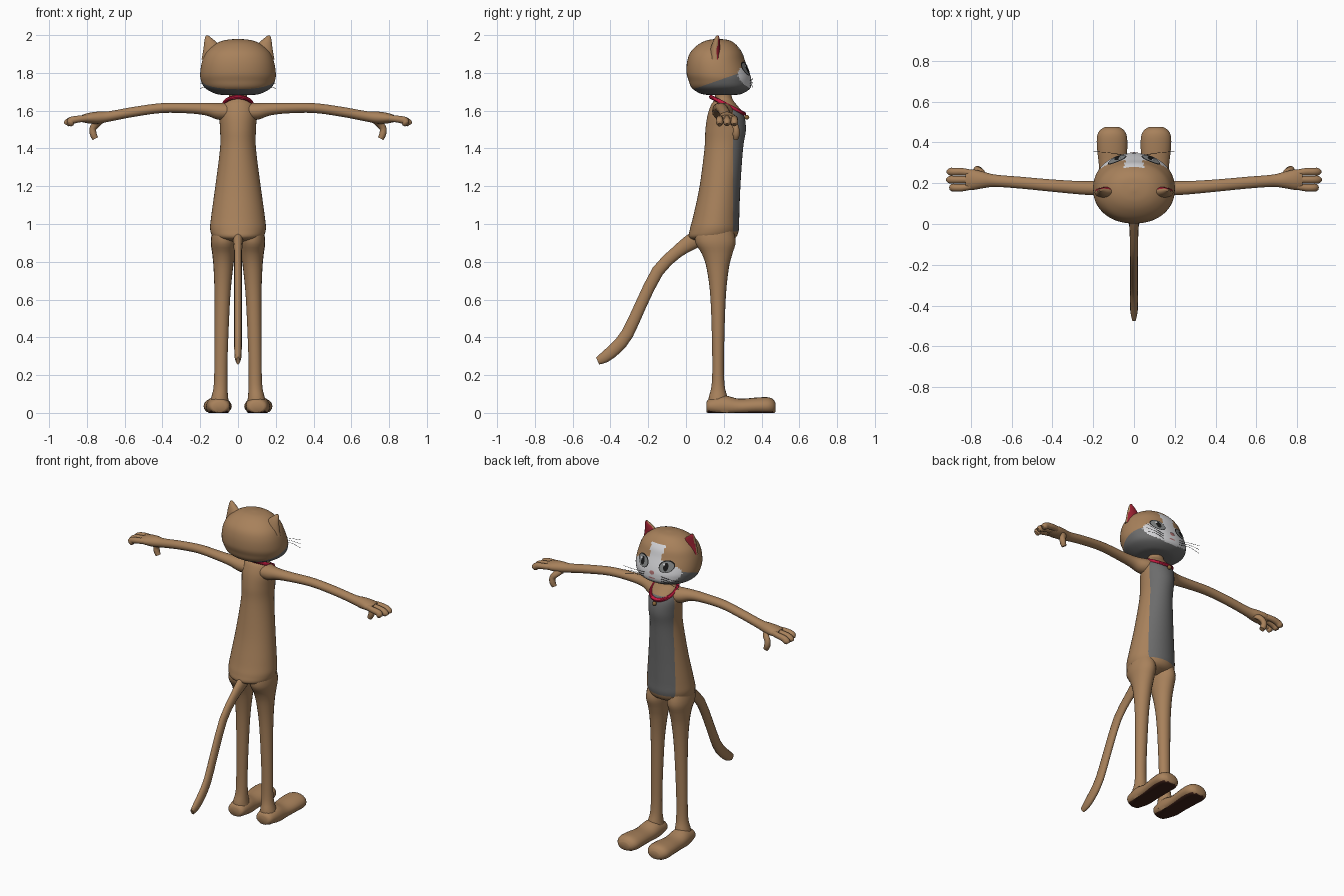
import bpy, bmesh, math
from mathutils import Vector
from mathutils.bvhtree import BVHTree

cube = bpy.data.objects.get("Cube")
if cube:
    bpy.data.objects.remove(cube, do_unlink=True)

X, Y, Z = Vector((1, 0, 0)), Vector((0, 1, 0)), Vector((0, 0, 1))


def material(name, *rgb):
    m = bpy.data.materials.new(name)
    m.use_nodes = True
    m.diffuse_color = (*rgb, 1)
    bsdf = next(n for n in m.node_tree.nodes if n.type == 'BSDF_PRINCIPLED')
    bsdf.inputs["Base Color"].default_value = (*rgb, 1)
    return m


FUR = material("tan fur", 0.39, 0.22, 0.105)
GREY = material("grey fur", 0.15, 0.15, 0.15)
WHITE = material("pale face", 0.66, 0.66, 0.68)
RED = material("collar red", 0.55, 0.01, 0.05)
PINK = material("ear inside", 0.32, 0.015, 0.03)
SOLE = material("dark sole", 0.05, 0.016, 0.01)
BLACK = material("black", 0.01, 0.01, 0.01)
EYE = material("eye grey", 0.22, 0.23, 0.23)
NOSE = material("nose rose", 0.4, 0.16, 0.16)
TAG = material("tag brown", 0.25, 0.13, 0.04)


def finish(name, bm, mats, rule=None, angle=50):
    bmesh.ops.recalc_face_normals(bm, faces=bm.faces)
    bm.normal_update()
    if rule:
        for f in bm.faces:
            f.material_index = rule(f.calc_center_median(), f.normal)
    me = bpy.data.meshes.new(name)
    bm.to_mesh(me)
    ob = bpy.data.objects.new(name, me)
    bpy.context.collection.objects.link(ob)
    for m in mats:
        me.materials.append(m)
    bpy.ops.object.select_all(action='DESELECT')
    ob.select_set(True)
    bpy.context.view_layer.objects.active = ob
    bpy.ops.object.shade_smooth_by_angle(angle=math.radians(angle))
    return ob


def smooth_path(pts, steps):
    """Catmull-Rom through rows of numbers."""
    p = [pts[0]] + list(pts) + [pts[-1]]
    out = []
    for i in range(1, len(p) - 2):
        for k in range(steps):
            t = k / steps
            out.append([0.5 * (2 * b + (c - a) * t + (2 * a - 5 * b + 4 * c - d) * t * t
                               + (3 * b - a - 3 * c + d) * t ** 3)
                        for a, b, c, d in zip(*p[i - 1:i + 3])])
    return out + [list(pts[-1])]


def loft(name, pts, side, mats, axis=None, n=20, steps=4, rule=None, cut=None,
         floor=None, power=1.0):
    """Skin of elliptical rings; rows are x, y, z, radius along side, other radius."""
    bm = bmesh.new()
    rows = smooth_path(pts, steps)
    mid = [Vector(r[:3]) for r in rows]
    rings = []
    for i, r in enumerate(rows):
        t = axis or (mid[min(i + 1, len(mid) - 1)] - mid[max(i - 1, 0)]).normalized()
        v = t.cross(side).normalized()
        ring = []
        for k in range(n):
            a = math.tau * k / n
            c, s = (math.copysign(abs(q) ** power, q) for q in (math.cos(a), math.sin(a)))
            co = mid[i] + side * c * max(r[3], .001) + v * s * max(r[4], .001)
            if floor is not None:
                co.z = max(co.z, floor)
            ring.append(bm.verts.new(co))
        rings.append(ring)
    for a, b in zip(rings, rings[1:]):
        for k in range(n):
            bm.faces.new((a[k], a[(k + 1) % n], b[(k + 1) % n], b[k]))
    bm.faces.new(rings[0])
    bm.faces.new(rings[-1][::-1])
    if cut:
        bmesh.ops.bisect_plane(bm, geom=bm.verts[:] + bm.edges[:] + bm.faces[:],
                               plane_co=cut[0], plane_no=cut[1])
    return finish(name, bm, mats, rule)


# Torso with grey belly
loft("torso", [(0, .15, .90, .05, .05), (0, .14, .925, .125, .12), (0, .15, .97, .147, .13),
               (0, .16, 1.04, .142, .122), (0, .18, 1.2, .12, .108), (0, .2, 1.4, .095, .102),
               (0, .21, 1.5, .095, .107), (0, .21, 1.58, .098, .095), (0, .2, 1.635, .08, .065),
               (0, .2, 1.665, .05, .045), (0, .19, 1.72, .045, .045)],
     X, [FUR, GREY], axis=Z, n=40, steps=5, cut=((0, .248, 0), Y),
     rule=lambda c, n: int(c.y > .248 and .96 < c.z < 1.6))


# Head: fur on top, grey below a rising line, pale mask and forehead blaze
def head_colour(c, n):
    mask = (c.x / .165) ** 2 + ((c.z - 1.785) / .07) ** 2 < 1
    blaze = abs(c.x) < (.05 if c.z > 1.89 else .035) and 1.8 < c.z < 1.935
    if c.y > .2 and (mask or blaze):
        return 2
    return int(c.z < 1.70 + .35 * c.y)


head = loft("head", [(0, .19, 1.682, .07, .06), (0, .188, 1.69, .12, .11), (0, .186, 1.72, .175, .155),
                     (0, .18, 1.76, .196, .166), (0, .17, 1.80, .2, .167), (0, .16, 1.86, .19, .154),
                     (0, .16, 1.91, .168, .136), (0, .165, 1.95, .125, .1), (0, .17, 1.972, .075, .06),
                     (0, .17, 1.98, .01, .01)],
            X, [FUR, GREY, WHITE], axis=Z, n=96, steps=7, power=.94,
            rule=head_colour, cut=((0, 0, 1.70), (0, -.35, 1)))
bm = bmesh.new()
bm.from_mesh(head.data)
skin = BVHTree.FromBMesh(bm)
bm.free()


def on_face(x, z, lift):
    hit, normal, _, _ = skin.ray_cast(Vector((x, 1, z)), -Y)
    return hit + normal * lift


def plate(name, x, z, rx, rz, mat, lift, tilt=0):
    """Thin oval hugging the face."""
    b = bmesh.new()
    rings = []
    for j in range(1, 5):
        ring = []
        for k in range(24):
            a = math.tau * k / 24
            u, v = rx * j / 4 * math.cos(a), rz * j / 4 * math.sin(a)
            ring.append(b.verts.new(on_face(x + u * math.cos(tilt) - v * math.sin(tilt),
                                            z + u * math.sin(tilt) + v * math.cos(tilt), lift)))
        rings.append(ring)
    b.faces.new(rings[0])
    for p, q in zip(rings, rings[1:]):
        for k in range(24):
            b.faces.new((p[k], p[k - 1], q[k - 1], q[k]))
    ob = finish(name, b, [mat])
    if sum(f.normal.y for f in ob.data.polygons) < 0:
        ob.data.flip_normals()


plate("nose", 0, 1.775, .017, .011, NOSE, .006)
plate("mouth", 0, 1.742, .022, .004, NOSE, .003)

# Collar and tag
bpy.ops.mesh.primitive_torus_add(location=(0, .22, 1.628), rotation=(math.radians(-27), 0, 0),
                                 major_radius=.09, minor_radius=.011, major_segments=32, minor_segments=10)
collar = bpy.context.object
collar.name = "collar"
collar.scale = (.85, 1.08, 1)
collar.data.materials.append(RED)
bpy.ops.object.shade_smooth_by_angle()
b = bmesh.new()
bmesh.ops.create_uvsphere(b, u_segments=12, v_segments=8, radius=.013)
bmesh.ops.translate(b, verts=b.verts, vec=(0, .322, 1.565))
finish("collar_tag", b, [TAG])

# Tail
loft("tail", [(0, .07, .93, .03, .045), (0, .02, .9, .026, .042), (0, -.05, .85, .021, .033),
              (0, -.15, .75, .02, .032), (0, -.24, .57, .02, .031), (0, -.31, .42, .02, .033),
              (0, -.37, .345, .02, .034), (0, -.43, .295, .018, .03), (0, -.468, .275, .01, .02)],
     X, [FUR], n=12, steps=2)

# Paired parts
for s, label in ((1, "left"), (-1, "right")):
    def pair(name, pts, side, mats=(FUR,), **kw):
        return loft(f"{label}_{name}", [(s * p[0], *p[1:]) for p in pts], side, mats, **kw)

    pair("leg", [(.07, .15, 1.0, .06, .09), (.075, .155, .91, .069, .108), (.076, .165, .84, .06, .08),
                 (.078, .168, .76, .051, .058), (.083, .17, .6, .041, .04), (.09, .17, .3, .035, .031),
                 (.092, .17, .15, .036, .034), (.097, .17, .08, .045, .05), (.1, .17, .02, .058, .055)],
         X, axis=Z)
    pair("foot", [(.1, .108, .03, .035, .025), (.1, .125, .035, .055, .04), (.103, .2, .035, .064, .058),
                  (.105, .28, .03, .066, .045), (.107, .37, .035, .074, .046), (.108, .43, .035, .073, .048),
                  (.108, .46, .033, .058, .04), (.108, .475, .03, .035, .022)],
         X, (FUR, SOLE), axis=Y, floor=0, rule=lambda c, n: int(n.z < -.7))
    pair("arm", [(.04, .2, 1.595, .06, .045), (.1, .19, 1.597, .052, .045), (.16, .178, 1.607, .038, .034),
                 (.25, .177, 1.613, .033, .028), (.4, .188, 1.614, .03, .026), (.55, .202, 1.594, .029, .026),
                 (.68, .212, 1.57, .03, .027), (.74, .216, 1.563, .041, .032), (.79, .217, 1.56, .05, .028),
                 (.825, .217, 1.558, .045, .019)], Y)
    for i, (y, tip) in enumerate(((.178, .895), (.217, .91), (.256, .908))):
        pair(f"finger_{i + 1}", [(.79, .217 + (y - .217) * .8, 1.56, .016, .018),
                                 (.84, y, 1.556, .018, .018), (.88, y, 1.548, .019, .02),
                                 (tip - .008, y, 1.535, .019, .02), (tip, y, 1.525, .01, .014)], Y, n=12)
    pair("thumb", [(.73, .23, 1.55, .02, .022), (.75, .255, 1.53, .018, .02), (.768, .265, 1.505, .017, .018),
                   (.766, .266, 1.475, .019, .018), (.755, .264, 1.452, .014, .016)], Y, n=12)
    pair("ear", [(.125, .155, 1.87, .068, .035), (.13, .155, 1.92, .054, .028), (.145, .16, 1.96, .034, .02),
                 (.158, .165, 1.985, .017, .012), (.163, .167, 1.998, .006, .005)],
         X, (FUR, PINK), axis=Z, n=24, rule=lambda c, n: int(n.y > .6))

    # Eyes and whiskers
    plate(f"{label}_eye_rim", s * .082, 1.822, .046, .036, BLACK, .002, s * .3)
    plate(f"{label}_eye", s * .082, 1.82, .041, .031, EYE, .004, s * .3)
    plate(f"{label}_pupil", s * .08, 1.82, .014, .024, BLACK, .006)
    plate(f"{label}_eye_glint", s * .08 + .012, 1.833, .006, .006, WHITE, .008)
    for i in range(3):
        z = 1.76 - i * .014
        start = on_face(s * .06, z, 0)
        pair(f"whisker_{i + 1}", [(.06, start.y, z, .001, .001), (.13, .35, z + .004, .001, .001),
                                  (.2, .355, z + .01 - i * .012, .001, .001)], Y, (BLACK,), n=5)
